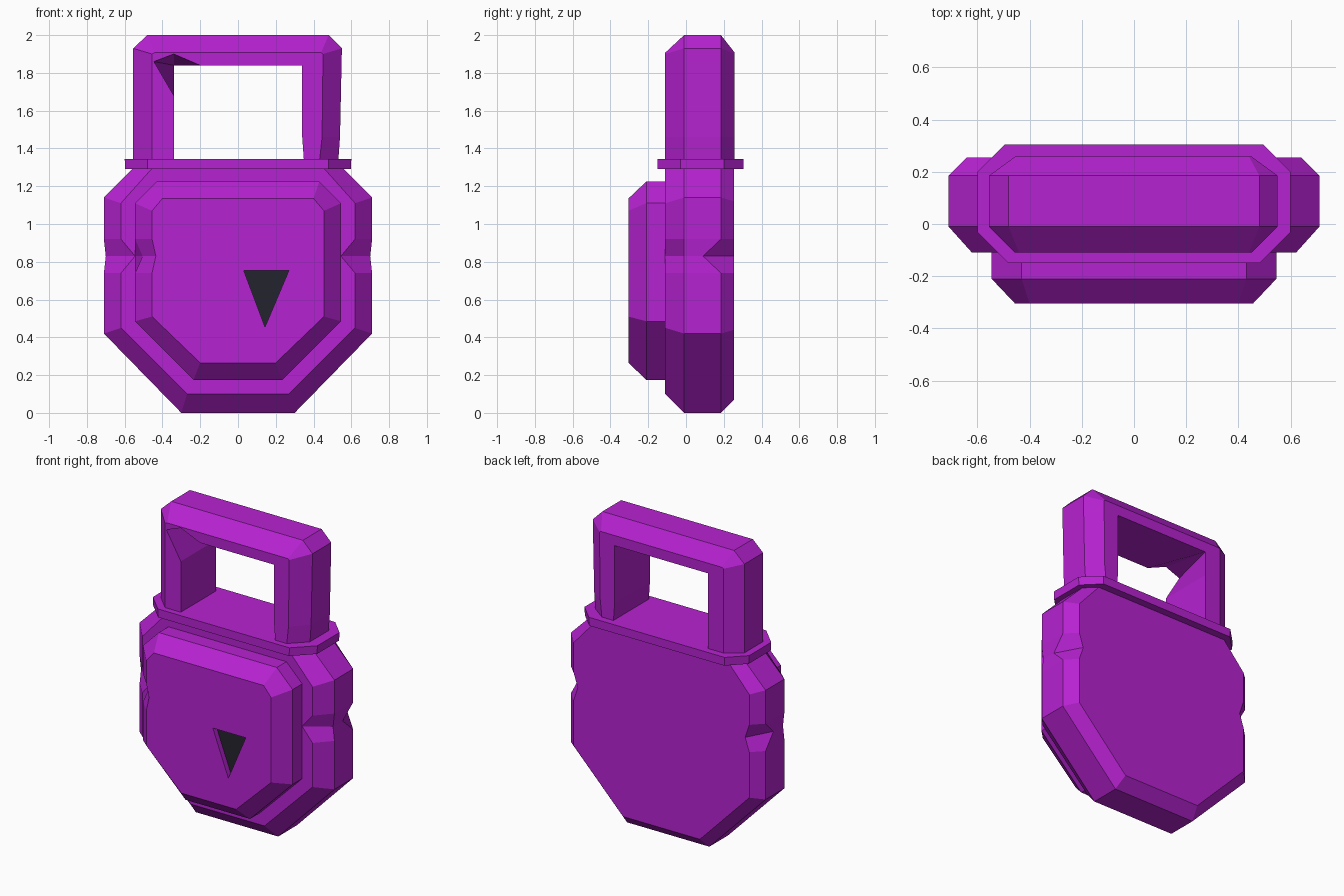
import bpy, bmesh

if "Cube" in bpy.data.objects:
    bpy.data.objects.remove(bpy.data.objects["Cube"])


def material(name, rgb):
    m = bpy.data.materials.new(name)
    m.diffuse_color = (*rgb, 1)
    m.use_nodes = True
    m.node_tree.nodes["Principled BSDF"].inputs["Base Color"].default_value = m.diffuse_color
    return m


PURPLE = material("purple", (0.47, 0.016, 0.64))
DARK = material("dark_keyhole", (0.017, 0.017, 0.027))


def loft(name, rings, mat):
    """Skin closed rings of 3D points and cap both ends."""
    bm = bmesh.new()
    loops = [[bm.verts.new(p) for p in ring] for ring in rings]
    n = len(loops[0])
    for a, b in zip(loops, loops[1:]):
        for i in range(n):
            j = (i + 1) % n
            bm.faces.new((a[i], a[j], b[j], b[i]))
    bm.faces.new(loops[0])
    bm.faces.new(loops[-1][::-1])
    bmesh.ops.remove_doubles(bm, verts=bm.verts, dist=1e-4)
    bmesh.ops.recalc_face_normals(bm, faces=bm.faces)
    me = bpy.data.meshes.new(name)
    bm.to_mesh(me)
    bm.free()
    me.materials.append(mat)
    ob = bpy.data.objects.new(name, me)
    bpy.context.collection.objects.link(ob)
    return ob


def outline(half, y, chips={}):
    """Mirror a right-hand (x, z) profile; chips = {index: new y}."""
    right = [(x, chips.get(i, y), z) for i, (x, z) in enumerate(half)]
    return right + [(-x, yy, z) for x, yy, z in reversed(right)]


# Body: chamfered octagon with worn notches halfway up the side edges
body_front = [(.27, .10), (.62, .45), (.62, .74), (.545, .83), (.62, .92), (.62, 1.11), (.45, 1.30)]
body_outer = [(.30, 0), (.71, .42), (.71, .74), (.70, .83), (.71, .92), (.71, 1.14), (.55, 1.30)]
body_back = [(.28, .07), (.64, .44), (.64, .74), (.61, .83), (.64, .92), (.64, 1.12), (.48, 1.30)]
loft("lock_body", [outline(body_front, -.11), outline(body_outer, -.01),
                   outline(body_outer, .185, {3: .09}), outline(body_back, .255)], PURPLE)

# Raised front plate
plate_front = [(.20, .265), (.455, .51), (.455, 1.07), (.40, 1.135)]
plate_outer = [(.235, .175), (.545, .485), (.545, 1.11), (.43, 1.225)]


def plate_ring(half, y, dent):
    ring = outline(half, y)
    x = half[1][0]
    # left edge runs from ring[5] down to ring[6]; add a small notch there
    return ring[:6] + [(-x, y, .92), (-x + dent, y, .83), (-x, y, .74)] + ring[6:]


front_ring = plate_ring(plate_front, -.305, .0)
front_ring[2:4] = [(.435, -.305, 1.10), (.405, -.28, 1.15)]  # worn top right corner
front_ring = plate_ring(plate_front, -.305, .02)
plate = loft("front_plate", [front_ring, plate_ring(plate_outer, -.21, .04),
                             plate_ring(plate_outer, -.10, .0)], PURPLE)

# Keyhole: triangular recess with a dark floor
tri = [(.03, .755), (.27, .755), (.143, .455)]
cutter = loft("keyhole_cutter", [[(x, y, z) for x, z in tri] for y in (-.40, -.265)], PURPLE)
cutter.hide_render = True
cut = plate.modifiers.new("keyhole", "BOOLEAN")
cut.operation = "DIFFERENCE"
cut.solver = "EXACT"
cut.object = cutter
bpy.context.view_layer.objects.active = plate
bpy.ops.object.modifier_apply(modifier=cut.name)
bpy.data.objects.remove(cutter)
loft("keyhole_floor", [[(x, y, z) for x, z in tri] for y in (-.270, -.262)], DARK)

# Collar under the shackle
collar = [(.48, -.15), (.60, -.03), (.60, .20), (.495, .305)]
loft("collar", [[(x * s, y, z) for x, y in collar] + [(-x * s, y, z) for x, y in reversed(collar)]
                for z, s in ((1.29, .995), (1.345, 1))], PURPLE)


# Shackle: six-sided section swept over a square arch
def station(inner, edge, outer, chip=None):
    (ix, iz), (ex, ez), (ox, oz) = inner, edge, outer
    fx, fz = chip or inner
    return [(fx, -.11, fz), (ex, -.11, ez), (ox, -.01, oz),
            (ox, .185, oz), (ex, .258, ez), (ix, .258, iz)]


loft("shackle", [
    station((-.34, 1.32), (-.455, 1.32), (-.555, 1.32)),
    station((-.34, 1.68), (-.455, 1.68), (-.555, 1.68)),
    station((-.34, 1.84), (-.455, 1.90), (-.555, 1.93), (-.445, 1.86)),
    station((-.34, 1.84), (-.44, 1.907), (-.48, 2.0), (-.34, 1.90)),
    station((-.20, 1.84), (-.20, 1.907), (-.20, 2.0)),
    station((.34, 1.84), (.44, 1.907), (.48, 2.0)),
    station((.34, 1.84), (.45, 1.90), (.55, 1.93)),
    station((.34, 1.46), (.445, 1.46), (.54, 1.46)),
    station((.35, 1.32), (.43, 1.32), (.53, 1.32)),
], PURPLE)
